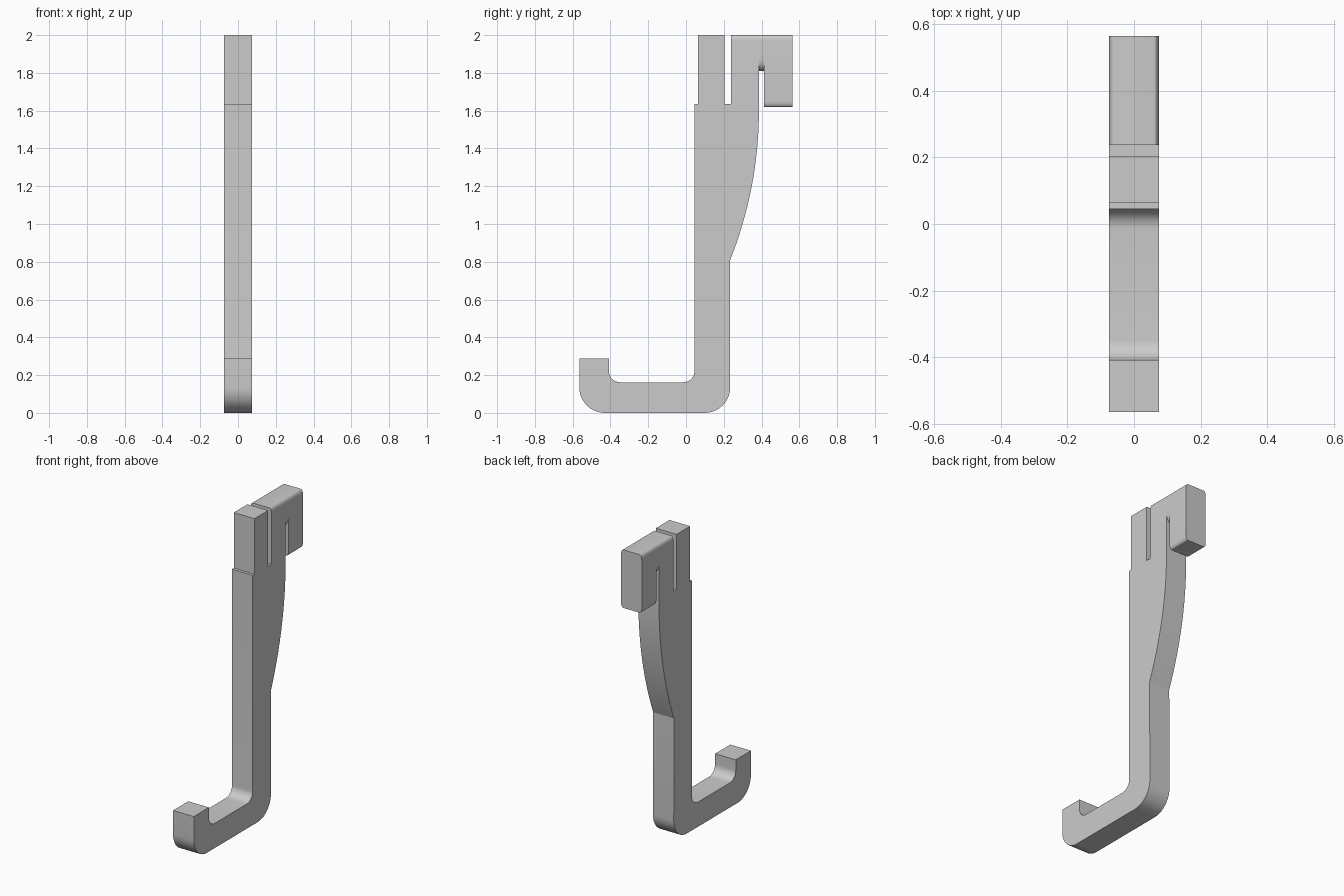
import bpy, bmesh, math

cube = bpy.data.objects.get("Cube")
if cube:
    bpy.data.objects.remove(cube, do_unlink=True)

HALF = 0.075       # half thickness along x
SHELF = 1.636      # height of the shoulder and slot floor
CLIP_Y0, CLIP_Y1 = 0.238, 0.386


def arc(cy, cz, r, start, end, n=10):
    """Points of a circular arc in the side plane, angles in degrees."""
    angles = [math.radians(start + (end - start) * i / n) for i in range(n + 1)]
    return [(cy + r * math.cos(a), cz + r * math.sin(a)) for a in angles]


def section(bottom, rx, rz, n=6):
    """Cross-section of the clip with rounded edges, top always at z = 2."""
    pts = []
    corners = [(1, 2.0, 1, 0.015, 0.03, 0), (-1, 2.0, 1, 0.015, 0.03, 90),
               (-1, bottom, -1, rx, rz, 180), (1, bottom, -1, rx, rz, 270)]
    for sx, z, sz, ax, az, start in corners:
        for i in range(n + 1):
            a = math.radians(start + 90 * i / n)
            pts.append((sx * (HALF - ax) + ax * math.cos(a), z - sz * az + az * math.sin(a)))
    return pts


bm = bmesh.new()

# Hook and stem: side profile extruded across the thickness
tip, inner, back, front = -0.565, -0.408, 0.234, 0.045
r_out, r_in, floor = 0.135, 0.06, 0.162
R = 2.13
sweep = math.degrees(math.asin((1.6 - 0.805) / R))
profile = [(tip, 0.289)]
profile += arc(tip + r_out, r_out, r_out, 180, 270)
profile += arc(back - r_out, r_out, r_out, 270, 360)
profile += arc(CLIP_Y1 - R, 1.6, R, -sweep, 0, 16)
profile += [(CLIP_Y1, SHELF), (CLIP_Y0, SHELF), (0.205, SHELF), (0.205, 2.0),
            (0.064, 2.0), (0.064, SHELF), (front, SHELF)]
profile += arc(front - r_in, floor + r_in, r_in, 0, -90)
profile += arc(inner + r_in, floor + r_in, r_in, 270, 180)
profile.append((inner, 0.289))

face = bm.faces.new([bm.verts.new((-HALF, y, z)) for y, z in profile])
grown = bmesh.ops.extrude_face_region(bm, geom=[face], use_keep_orig=True)
moved = [v for v in grown["geom"] if isinstance(v, bmesh.types.BMVert)]
bmesh.ops.translate(bm, verts=moved, vec=(2 * HALF, 0, 0))

# Clip: post, bridge over the narrow slot, and outer jaw, lofted front to back
post = section(SHELF, 0, 0)
bridge = section(1.81, 0.05, 0.06)
jaw = section(1.62, 0.015, 0.03)
rings = []
for y, sec in [(CLIP_Y0, post), (CLIP_Y1, post), (CLIP_Y1, bridge),
               (0.414, bridge), (0.414, jaw), (0.565, jaw)]:
    rings.append([bm.verts.new((x, y, z)) for x, z in sec])
for a, b in zip(rings, rings[1:]):
    for i in range(len(a)):
        j = (i + 1) % len(a)
        bm.faces.new((a[i], a[j], b[j], b[i]))
bm.faces.new(rings[0])
bm.faces.new(rings[-1])

# Weld the clip to the stem and drop the hidden joint
bmesh.ops.remove_doubles(bm, verts=bm.verts, dist=0.0002)
mid = (CLIP_Y0 + CLIP_Y1) / 2
joint = [f for f in bm.faces
         if abs(f.calc_center_median().z - SHELF) < 0.001
         and abs(f.calc_center_median().y - mid) < 0.01]
bmesh.ops.delete(bm, geom=joint, context="FACES_ONLY")
bmesh.ops.recalc_face_normals(bm, faces=bm.faces)

mesh = bpy.data.meshes.new("clip_hook")
bm.to_mesh(mesh)
bm.free()
hook = bpy.data.objects.new("clip_hook", mesh)
bpy.context.collection.objects.link(hook)

# Plain grey plastic
grey = bpy.data.materials.new("plain_grey")
grey.use_nodes = True
colour = (0.6, 0.6, 0.6, 1)
grey.diffuse_color = colour
grey.node_tree.nodes["Principled BSDF"].inputs["Base Color"].default_value = colour
mesh.materials.append(grey)

bpy.context.view_layer.objects.active = hook
hook.select_set(True)
bpy.ops.object.shade_smooth_by_angle(angle=math.radians(20))
